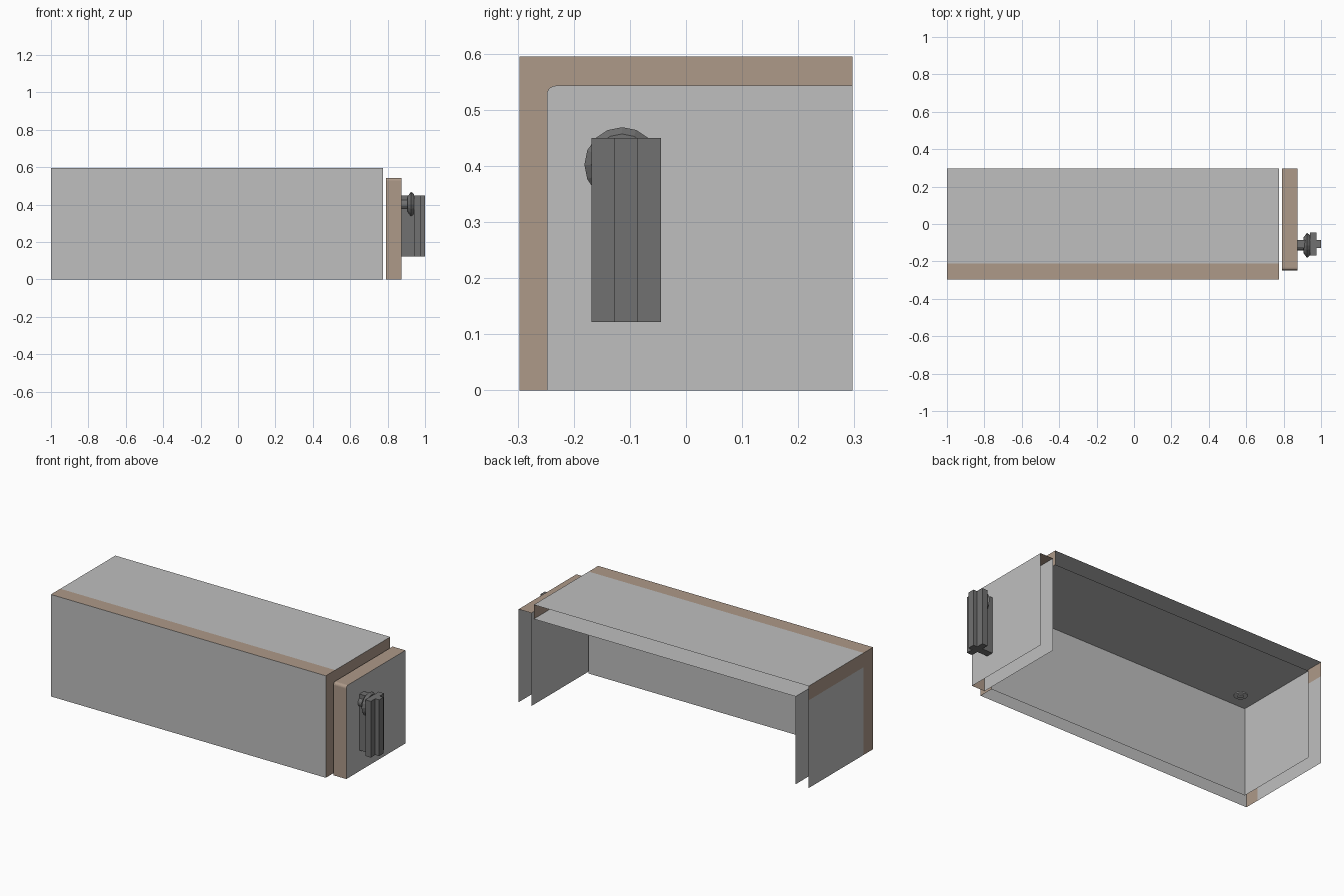
import bpy, bmesh, math
from mathutils import Matrix

if "Cube" in bpy.data.objects:
    bpy.data.objects.remove(bpy.data.objects["Cube"])


def material(name, rgb):
    m = bpy.data.materials.new(name)
    m.diffuse_color = (*rgb, 1)
    m.use_nodes = True
    m.node_tree.nodes["Principled BSDF"].inputs["Base Color"].default_value = m.diffuse_color
    return m


GREY = material("light grey", (0.52, 0.52, 0.52))
TAN = material("tan brown", (0.42, 0.32, 0.25))
DARK = material("dark grey", (0.165, 0.165, 0.165))


def finish(name, bm, mat):
    me = bpy.data.meshes.new(name)
    bm.to_mesh(me)
    bm.free()
    me.materials.append(mat)
    ob = bpy.data.objects.new(name, me)
    bpy.context.collection.objects.link(ob)
    return ob


def polygons(name, faces, mat):
    bm = bmesh.new()
    for pts in faces:
        bm.faces.new([bm.verts.new(p) for p in pts])
    bmesh.ops.remove_doubles(bm, verts=bm.verts, dist=0.0001)
    return finish(name, bm, mat)


def extrude_path(name, path, x0, x1, mat):
    """Open strip: a (y, z) path swept along x."""
    return polygons(name, [[(x0, *a), (x0, *b), (x1, *b), (x1, *a)]
                           for a, b in zip(path, path[1:])], mat)


# Main extents: the back and the underside stay open
L, R = -1.0, 0.775
F, B, T = -0.297, 0.297, 0.595
IF, IT, IL = -0.21, 0.512, -0.916      # liner front, top, left

# Outer shell
extrude_path("outer_front_wall", [(F, 0), (F, T)], L, R, GREY)
extrude_path("outer_top_edge_strip", [(F, T), (IF, T)], L, R, TAN)
extrude_path("outer_top_panel", [(IF, T), (B, T)], L, R, GREY)

# L-shaped end rims
for name, x in (("left_end_rim", L), ("right_end_rim", R)):
    polygons(name, [[(x, F, 0), (x, IF, 0), (x, IF, IT), (x, F, T)],
                    [(x, F, T), (x, IF, IT), (x, B, IT), (x, B, T)]], TAN)

# Left end sheets, outside and inside
for name, x in (("left_end_panel", L), ("liner_end_panel", IL)):
    polygons(name, [[(x, IF, 0), (x, B, 0), (x, B, IT), (x, IF, IT)]], GREY)

# Inner liner: front wall and ceiling
extrude_path("inner_liner", [(IF, 0), (IF, IT), (B, IT)], IL, R, GREY)

# Door: two sheets joined by a rim with a small rounded corner
DF, DT, r = -0.248, 0.543, 0.016
DX0, DX1 = 0.79, 0.873
arc = [(DF + r - r * math.cos(a), DT - r + r * math.sin(a))
       for a in (i * math.pi / 10 for i in range(6))]
rim = [(DF, 0)] + arc + [(B, DT)]
extrude_path("door_rim", rim, DX0, DX1, TAN)
for name, x in (("door_inner_panel", DX0), ("door_outer_panel", DX1)):
    polygons(name, [[(x, *p) for p in rim + [(B, 0)]]], GREY)

# Handle: cross-shaped bar standing upright on the door
ya, yb, yc, yd = -0.168, -0.127, -0.086, -0.045
xa, xb, xc, xd = DX1, 0.94, 0.975, 1.0
cross = [(xa, yb), (xb, yb), (xb, ya), (xc, ya), (xc, yb), (xd, yb),
         (xd, yc), (xc, yc), (xc, yd), (xb, yd), (xb, yc), (xa, yc)]
bm = bmesh.new()
face = bm.faces.new([bm.verts.new((x, y, 0.122)) for x, y in cross])
up = bmesh.ops.extrude_face_region(bm, geom=[face], use_keep_orig=True)
bmesh.ops.translate(bm, vec=(0, 0, 0.328),
                    verts=[v for v in up["geom"] if isinstance(v, bmesh.types.BMVert)])
bmesh.ops.recalc_face_normals(bm, faces=bm.faces)
finish("handle_bar", bm, DARK)


def cone(name, x0, x1, r0, r1):
    bm = bmesh.new()
    bmesh.ops.create_cone(
        bm, cap_ends=True, segments=16, radius1=r0, radius2=r1, depth=x1 - x0,
        matrix=Matrix.Translation(((x0 + x1) / 2, -0.114, 0.402))
        @ Matrix.Rotation(math.pi / 2, 4, 'Y'))
    finish(name, bm, DARK)


# Latch knob behind the handle
cone("latch_stem", DX1, 0.905, 0.027, 0.027)
cone("latch_flare", 0.905, 0.925, 0.04, 0.067)
cone("latch_cap", 0.925, 0.94, 0.067, 0.055)

# Small round fitting on the liner ceiling
for name, rad, h in (("ceiling_fitting", 0.036, 0.005), ("ceiling_fitting_center", 0.016, 0.009)):
    bm = bmesh.new()
    bmesh.ops.create_cone(bm, cap_ends=True, segments=16, radius1=rad, radius2=rad, depth=h,
                          matrix=Matrix.Translation((-0.81, -0.117, IT - h / 2)))
    finish(name, bm, GREY)
